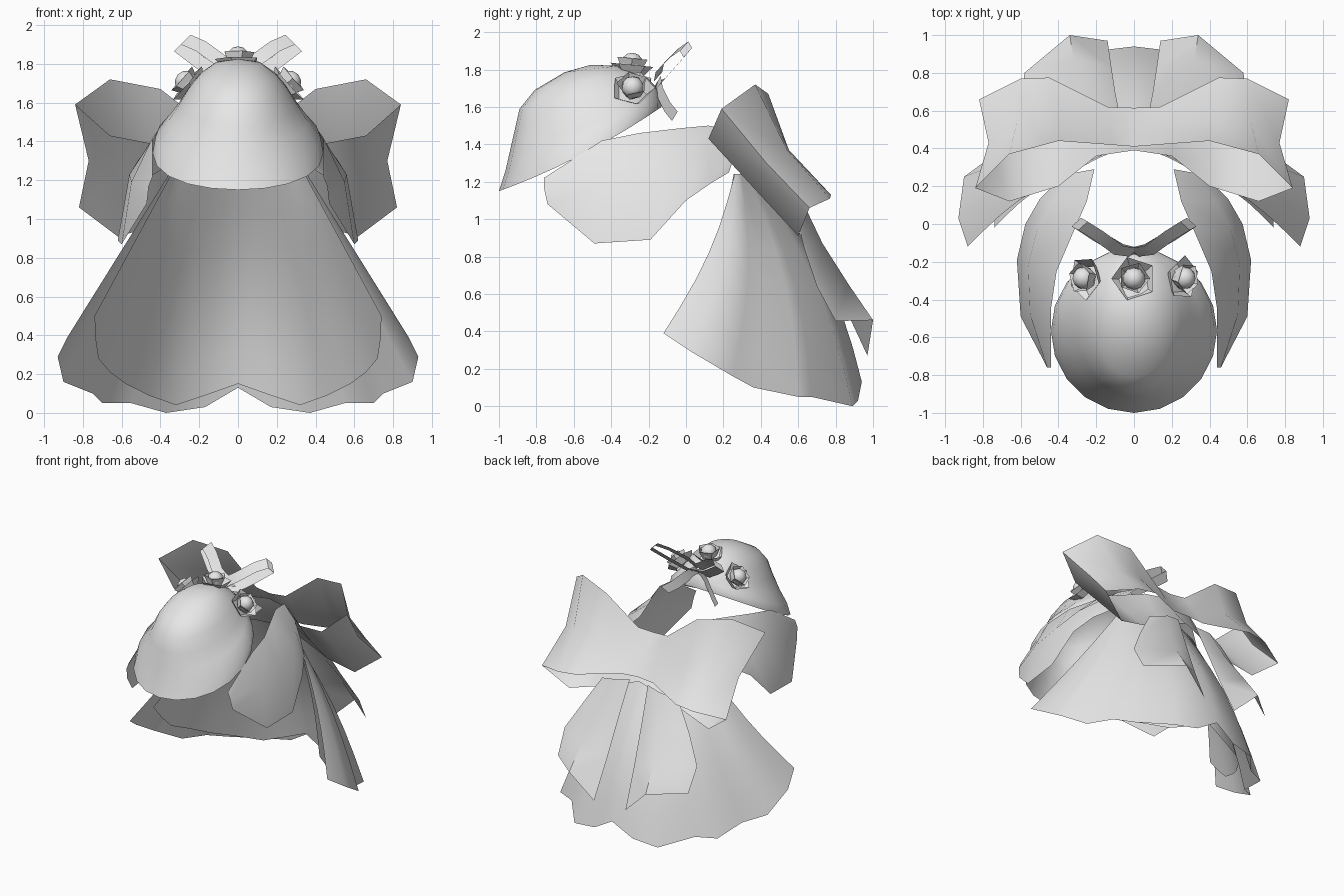
import bpy, bmesh, math
from mathutils import Vector

if "Cube" in bpy.data.objects:
    bpy.data.objects.remove(bpy.data.objects["Cube"])

cloth = bpy.data.materials.new("pale_grey_cloth")
cloth.diffuse_color = (0.8, 0.8, 0.8, 1)
cloth.use_nodes = True
cloth.node_tree.nodes["Principled BSDF"].inputs["Base Color"].default_value = cloth.diffuse_color


def finish(name, bm, mirror=False, angle=50):
    bmesh.ops.remove_doubles(bm, verts=bm.verts, dist=0.0005)
    bmesh.ops.recalc_face_normals(bm, faces=bm.faces)
    me = bpy.data.meshes.new(name)
    bm.to_mesh(me)
    bm.free()
    me.materials.append(cloth)
    me.shade_smooth()
    me.set_sharp_from_angle(angle=math.radians(angle))
    ob = bpy.data.objects.new(name, me)
    bpy.context.collection.objects.link(ob)
    if mirror:
        ob.modifiers.new("mirror", 'MIRROR')
    return ob


def add_sheet(bm, rows, closed=False):
    """Skin a grid of points with quads."""
    grid = [[bm.verts.new(p) for p in row] for row in rows]
    n = len(grid[0])
    for a, b in zip(grid, grid[1:]):
        for i in range(n if closed else n - 1):
            j = (i + 1) % n
            bm.faces.new((a[i], a[j], b[j], b[i]))
    return grid


def sheet(name, rows, mirror=True, angle=50):
    bm = bmesh.new()
    add_sheet(bm, rows)
    return finish(name, bm, mirror, angle)


# Bonnet: tilted bell rings given as front (y, z), back (y, z), half width
rings = [((-1, 1.15), (-.13, 1.6), .44), ((-.965, 1.26), (-.13, 1.63), .425),
         ((-.94, 1.37), (-.14, 1.66), .36), ((-.915, 1.48), (-.15, 1.695), .305),
         ((-.89, 1.59), (-.2, 1.75), .255), ((-.81, 1.69), (-.28, 1.79), .2),
         ((-.65, 1.785), (-.36, 1.82), .12)]
bm = bmesh.new()
rows = []
for n, (f, b, w) in enumerate(rings):
    row = []
    for k in range(20):
        a = math.tau * k / 20
        t = (1 - math.cos(a)) / 2
        sag = .035 * math.sin(a) ** 2 * max(0, 1 - n / 3)
        row.append((w * math.sin(a), f[0] + (b[0] - f[0]) * t, f[1] + (b[1] - f[1]) * t - sag))
    rows.append(row)
grid = add_sheet(bm, rows, True)
top = bm.verts.new((0, -.51, 1.825))
for i in range(20):
    bm.faces.new((grid[-1][i], grid[-1][(i + 1) % 20], top))
finish("bonnet", bm)


# Roses: nested five-sided petal cups around a round bud
def rose(name, centre, normal):
    bm = bmesh.new()
    for r0, r1, z0, z1, turn in ((.07, .12, -.045, .01, 0), (.05, .085, -.03, .045, .6)):
        add_sheet(bm, [[(r * math.cos(math.tau * k / 5 + turn), r * math.sin(math.tau * k / 5 + turn), z)
                        for k in range(5)] for r, z in ((r0, z0), (r1, z1))], True)
    ball = bmesh.ops.create_uvsphere(bm, u_segments=10, v_segments=6, radius=.06)
    bmesh.ops.translate(bm, verts=ball["verts"], vec=(0, 0, .015))
    ob = finish(name, bm, angle=35)
    ob.location = centre
    ob.rotation_euler = Vector(normal).to_track_quat('Z', 'Y').to_euler()


rose("rose_middle", (0, -.29, 1.815), (0, .1, 1))
rose("rose_right", (.255, -.285, 1.695), (.75, -.05, .65))
rose("rose_left", (-.255, -.285, 1.695), (-.75, -.05, .65))


# Small ribbon behind the bonnet: a loop and a tail on each side
def ribbon(name, path, width):
    w = Vector(width) / 2
    sheet(name, [[Vector(p) + w for p in path], [Vector(p) - w for p in path]])


ribbon("bonnet_ribbon_loop",
       [(0, -.15, 1.76), (.08, -.14, 1.81), (.19, -.06, 1.89), (.27, -.01, 1.925), (.305, .01, 1.89),
        (.2, -.06, 1.81), (.08, -.13, 1.73), (0, -.15, 1.72)], (.05, -.045, -.05))
ribbon("bonnet_ribbon_tail",
       [(0, -.15, 1.74), (.08, -.14, 1.68), (.16, -.1, 1.6), (.23, -.06, 1.55)], (.05, .03, .05))

# Shoulder flaps, inner top edge to outer lower edge
sheet("shoulder_flap", [
    [(.21, .29, 1.47), (.25, .12, 1.5), (.32, -.04, 1.485), (.41, -.25, 1.46), (.44, -.45, 1.42), (.44, -.76, 1.22)],
    [(.32, .27, 1.37), (.43, .12, 1.36), (.51, -.02, 1.31), (.56, -.22, 1.23), (.55, -.48, 1.19), (.46, -.76, 1.17)],
    [(.4, .23, 1.25), (.5, .13, 1.19), (.575, 0, 1.1), (.62, -.19, .89), (.6, -.49, .87), (.47, -.74, 1.08)]])

# Big bow: right half of one closed ribbon loop, upper to lower edge
sheet("big_bow", [
    [(0, .39, 1.42), (.2, .36, 1.4), (.4, .2, 1.38), (.66, .12, 1.43), (.84, .19, 1.59),
     (.66, .37, 1.72), (.4, .44, 1.67), (.13, .42, 1.46), (0, .41, 1.45)],
    [(0, .47, 1.26), (.2, .45, 1.22), (.39, .37, 1.18), (.64, .35, 1.18), (.77, .43, 1.3),
     (.62, .54, 1.37), (.4, .55, 1.37), (.13, .52, 1.31), (0, .51, 1.3)],
    [(0, .59, 1.12), (.2, .58, 1.05), (.4, .57, .97), (.62, .6, .91), (.82, .66, 1.06),
     (.6, .77, 1.11), (.45, .775, 1.13), (.14, .62, 1.16), (0, .615, 1.17)]], angle=65)

# Bow tails with slanted ends
sheet("bow_tail", [
    [(.08, .6, 1.12), (.1, .7, .88), (.12, .83, .57), (.14, .97, .27)],
    [(.2, .62, 1.1), (.26, .73, .87), (.32, .87, .65), (.34, 1.0, .46)],
    [(.34, .58, 1.06), (.47, .63, .85), (.59, .7, .64), (.58, .8, .455)]])


# Open-fronted skirt layers: waist to scalloped hem, rounded out at the back
def skirt(name, waist, hem, front, back):
    rows = []
    for k in range(7):
        t = k / 6
        row = []
        for i, (a, b) in enumerate(zip(waist, hem)):
            p = Vector(a).lerp(Vector(b), t)
            p.y += (front + (back - front) * i / 8) * math.sin(math.pi * t)
            row.append(p)
        rows.append(row)
    sheet(name, rows)


waist = [(.35, .26, 1.24), (.335, .275, 1.24), (.31, .295, 1.24), (.28, .31, 1.23), (.24, .33, 1.23),
         (.19, .355, 1.22), (.13, .38, 1.22), (.07, .395, 1.22), (0, .4, 1.22)]
skirt("outer_skirt", waist,
      [(.88, -.12, .39), (.93, .03, .29), (.9, .25, .16), (.75, .36, .1), (.7, .6, .05),
       (.55, .67, .05), (.37, .89, 0), (.17, .92, .03), (0, .94, .13)], .05, .085)
skirt("inner_skirt", [(x * .97, y - .005, z) for x, y, z in waist],
      [(.74, -.02, .5), (.735, .08, .38), (.72, .18, .28), (.66, .34, .21), (.58, .47, .15),
       (.46, .64, .09), (.32, .78, .04), (.17, .82, .09), (0, .86, .15)], .045, .075)
